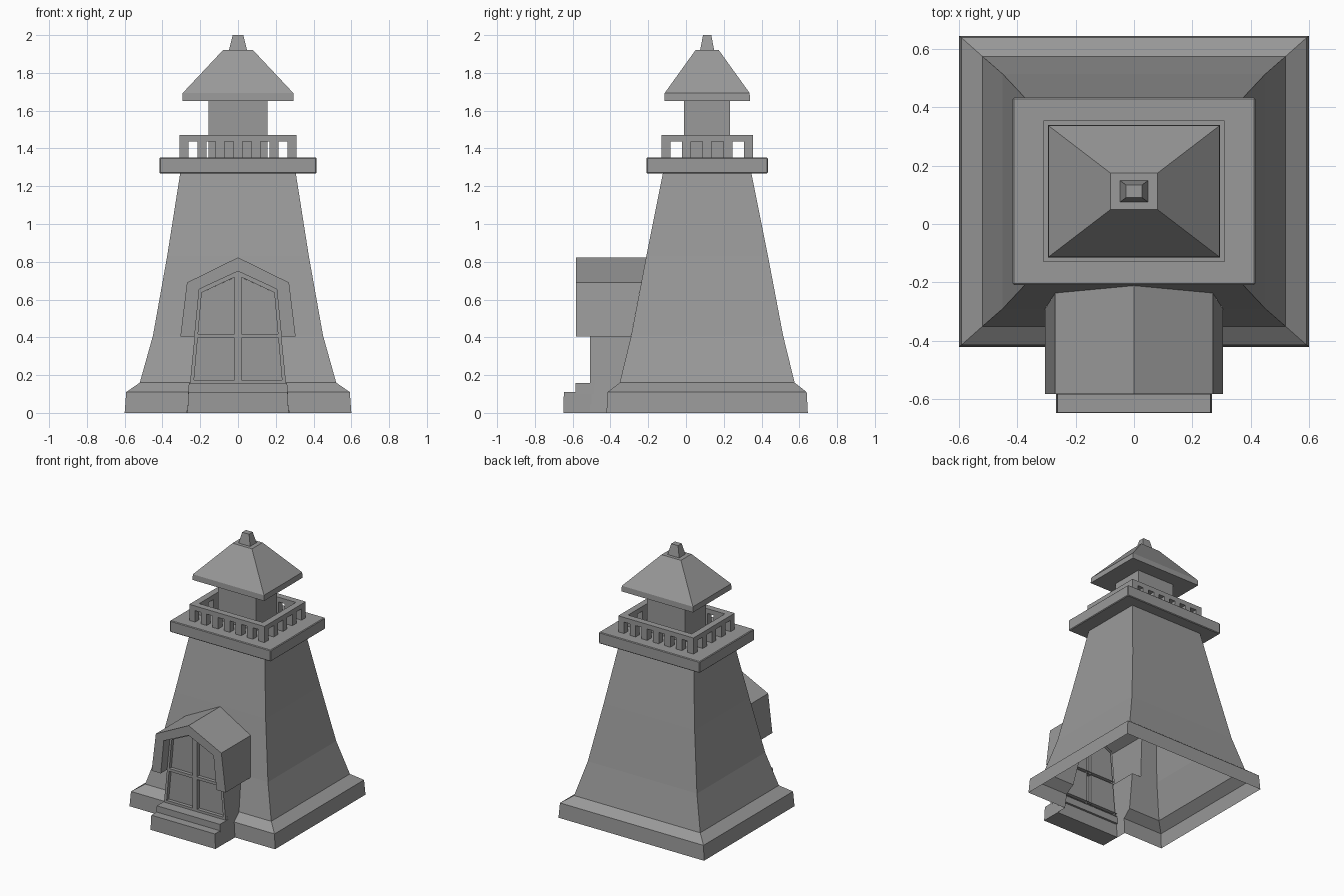
import bpy, bmesh
from mathutils import Vector

if "Cube" in bpy.data.objects:
    bpy.data.objects.remove(bpy.data.objects["Cube"])

YC = 0.112  # tower centre in y
STONE = bpy.data.materials.new("dark_grey")
STONE.diffuse_color = (0.32, 0.32, 0.32, 1)
STONE.use_nodes = True
STONE.node_tree.nodes["Principled BSDF"].inputs["Base Color"].default_value = STONE.diffuse_color


def finish(name, bm):
    bmesh.ops.recalc_face_normals(bm, faces=bm.faces)
    me = bpy.data.meshes.new(name)
    bm.to_mesh(me)
    bm.free()
    me.materials.append(STONE)
    ob = bpy.data.objects.new(name, me)
    bpy.context.collection.objects.link(ob)
    return ob


def loft_bm(bm, sections, cx=0, cy=YC, bottom=True, top=True):
    """Stack of rectangles (half x, half y, z) joined by side walls."""
    rings = [[bm.verts.new((cx + sx * hx, cy + sy * hy, z))
              for sx, sy in ((-1, -1), (1, -1), (1, 1), (-1, 1))]
             for hx, hy, z in sections]
    for a, b in zip(rings, rings[1:]):
        for i in range(4):
            j = (i + 1) % 4
            bm.faces.new((a[i], a[j], b[j], b[i]))
    if bottom:
        bm.faces.new(rings[0][::-1])
    if top:
        bm.faces.new(rings[-1])


def loft(name, sections, **kw):
    bm = bmesh.new()
    loft_bm(bm, sections, **kw)
    return finish(name, bm)


def prism_bm(bm, pts, y0, backs):
    """Front face from an (x, z) outline, plus walls back to the given y per point."""
    f = [bm.verts.new((x, y0, z)) for x, z in pts]
    b = [bm.verts.new((x, y, z)) for (x, z), y in zip(pts, backs)]
    n = len(pts)
    bm.faces.new(f)
    for i in range(n):
        j = (i + 1) % n
        bm.faces.new((f[j], f[i], b[i], b[j]))


# Tower profile: half x, half y, z
TOWER = [(0.60, 0.533, 0), (0.592, 0.527, 0.11), (0.52, 0.463, 0.16),
         (0.45, 0.402, 0.41), (0.375, 0.322, 0.83), (0.305, 0.233, 1.275)]
HOOD_Z = 0.405


def front_y(z):
    for (_, a, za), (_, b, zb) in zip(TOWER, TOWER[1:]):
        if z <= zb:
            return YC - (a + (b - a) * (z - za) / (zb - za))


def door_x(z):
    return 0.27 - 0.1 * z


def in_porch(x, z):
    x = abs(x)
    if z < HOOD_Z:
        return x < door_x(z)
    return x < 0.305 - 0.123 * (z - HOOD_Z) and z < 0.823 - 0.493 * x


# Hollow tower shell, its front wall opened behind the porch
bm = bmesh.new()
loft_bm(bm, TOWER, bottom=False)


def front_faces():
    return [f for f in bm.faces if f.calc_center_median().y < YC - 0.2
            and abs(f.normal.x) < 0.2]


cuts = [((0, 0, HOOD_Z), (0, 0, 1))]
for s in (-1, 1):
    cuts += [((s * 0.27, 0, 0), (s, 0, 0.1)),
             ((s * 0.305, 0, HOOD_Z), (s, 0, 0.123)),
             ((0, 0, 0.823), (s * 0.493, 0, 1))]
bm.normal_update()
for co, no in cuts:
    fs = front_faces()
    geom = fs + list({e for f in fs for e in f.edges}) + list({v for f in fs for v in f.verts})
    bmesh.ops.bisect_plane(bm, geom=geom, plane_co=Vector(co), plane_no=Vector(no).normalized())
    bm.normal_update()
hole = []
for f in front_faces():
    c = f.calc_center_median()
    if in_porch(c.x, c.z):
        hole.append(f)
bmesh.ops.delete(bm, geom=hole, context='FACES')
finish("tower", bm)

# Porch side walls joining the door to the tower
bm = bmesh.new()
for s in (-1, 1):
    prev = None
    for z in (0, 0.11, 0.16, HOOD_Z):
        pair = [bm.verts.new((s * door_x(z), y, z)) for y in (-0.508, front_y(z))]
        if prev:
            bm.faces.new((prev[0], prev[1], pair[1], pair[0]))
        prev = pair
finish("porch_walls", bm)

# Gabled hood: outer skin reaches the tower, inner skin stops at the door
bm = bmesh.new()
outer = [(-0.305, HOOD_Z), (-0.27, 0.69), (0, 0.823), (0.27, 0.69), (0.305, HOOD_Z)]
inner = [(0.2295, HOOD_Z), (0.205, 0.655), (0, 0.75), (-0.205, 0.655), (-0.2295, HOOD_Z)]
prism_bm(bm, outer + inner, -0.582, [front_y(z) for _, z in outer] + [-0.5] * 5)
for s in (-1, 1):  # rest of the hood underside
    bm.faces.new([bm.verts.new((s * x, y, HOOD_Z)) for x, y in
                  ((0.2295, -0.5), (0.305, front_y(HOOD_Z)), (0.2295, front_y(HOOD_Z)))])
finish("porch_hood", bm)

# Four recessed door panes
PANE_Y = -0.482
bm = bmesh.new()
for s in (-1, 1):
    for pts in ([(0.018, 0.175), (0.233, 0.175), (0.2135, 0.397), (0.018, 0.397)],
                [(0.018, 0.418), (0.2115, 0.418), (0.192, 0.637), (0.018, 0.718)]):
        bm.faces.new([bm.verts.new((s * x, PANE_Y, z)) for x, z in pts])
finish("door_panes", bm)

# Door frame and glazing bars
bm = bmesh.new()
bars = [[(-0.255, 0.15), (0.255, 0.15), (0.253, 0.175), (-0.253, 0.175)],
        [(-0.225, 0.397), (0.225, 0.397), (0.223, 0.418), (-0.223, 0.418)],
        [(-0.018, 0.16), (0.018, 0.16), (0.018, 0.735), (-0.018, 0.735)]]
for s in (-1, 1):
    bars.append([(s * x, z) for x, z in ((0.255, 0.15), (0.205, 0.655), (0.192, 0.637), (0.235, 0.15))])
    bars.append([(s * x, z) for x, z in ((0.205, 0.655), (0, 0.75), (0, 0.727), (0.192, 0.637))])
for b in bars:
    prism_bm(bm, b, -0.508, [PANE_Y] * 4)
finish("door_frame", bm)

# Two front steps
loft("lower_step", [(0.268, 0.074, 0), (0.262, 0.073, 0.11)], cy=-0.574)
loft("upper_step", [(0.264, 0.05, 0.10), (0.26, 0.05, 0.157)], cy=-0.535)

# Gallery deck with softened edges
deck = loft("gallery_deck", [(0.416, 0.321, 1.267), (0.416, 0.321, 1.352)])
bev = deck.modifiers.new("bevel", 'BEVEL')
bev.width = 0.005
bev.segments = 1

# Railing: top rail ring and square posts
RX, RY, T = 0.31, 0.243, 0.048
bm = bmesh.new()
for s in (-1, 1):
    loft_bm(bm, [(RX, T / 2, 1.437), (RX, T / 2, 1.472)], cy=YC + s * (RY - T / 2))
    loft_bm(bm, [(T / 2, RY - T, 1.437), (T / 2, RY - T, 1.472)], cx=s * (RX - T / 2))
finish("top_rail", bm)

bm = bmesh.new()
px, py = RX - T / 2, RY - T / 2
spots = []
for s in (-1, 1):
    spots += [(-px + 2 * px * i / 6, s * py) for i in range(7)]
    spots += [(s * px, -py + 2 * py * i / 4) for i in range(1, 4)]
for x, y in spots:
    loft_bm(bm, [(T / 2, T / 2, 1.35), (T / 2, T / 2, 1.438)], cx=x, cy=YC + y)
finish("railing_posts", bm)

# Lantern room, roof and finial
loft("lantern_room", [(0.157, 0.122, 1.35), (0.157, 0.122, 1.66)])
loft("roof", [(0.295, 0.227, 1.652), (0.293, 0.225, 1.693), (0.08, 0.062, 1.92)])
loft("finial", [(0.049, 0.038, 1.915), (0.028, 0.022, 2.0)])
